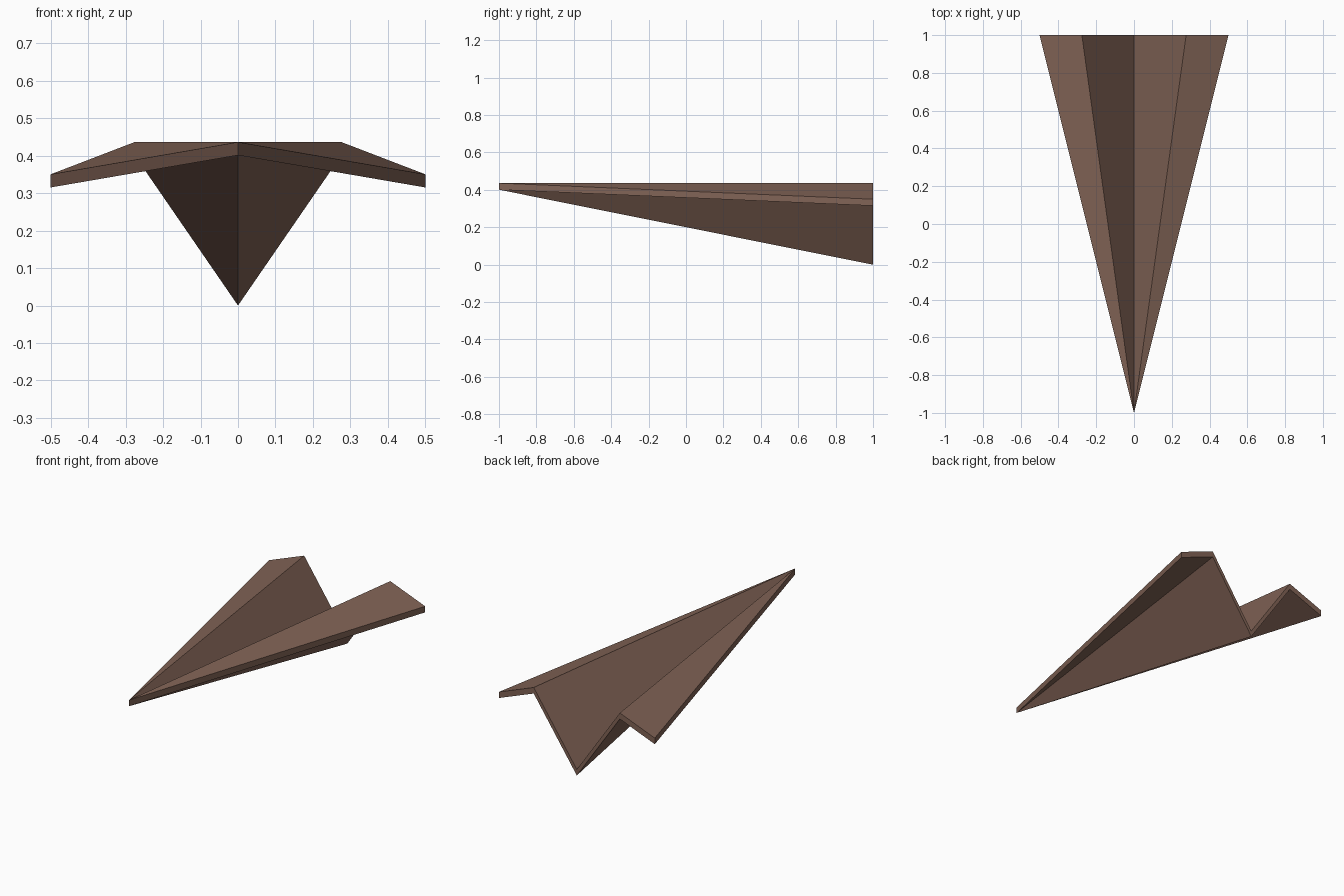
import bpy, bmesh
from mathutils import Vector

if "Cube" in bpy.data.objects:
    bpy.data.objects.remove(bpy.data.objects["Cube"])

THICK = 0.035
paper = bpy.data.materials.new("brown paper")
paper.diffuse_color = (0.22, 0.125, 0.092, 1)
paper.use_nodes = True
paper.node_tree.nodes["Principled BSDF"].inputs["Base Color"].default_value = paper.diffuse_color

# Upper sheet: tail profile fanned to the nose point
tail = [(-0.5, 0.35), (-0.276, 0.436), (0, THICK), (0.276, 0.436), (0.5, 0.35)]
bm = bmesh.new()
nose = bm.verts.new((0, -1, 0.436))
edge = [bm.verts.new((x, 1, z)) for x, z in tail]
sheet = [bm.faces.new((nose, b, a)) for a, b in zip(edge, edge[1:])]

# Give the sheet its vertical thickness
ext = bmesh.ops.extrude_face_region(bm, geom=sheet, use_keep_orig=True)
low = [g for g in ext["geom"] if isinstance(g, bmesh.types.BMVert)]
bmesh.ops.translate(bm, verts=low, vec=Vector((0, 0, -THICK)))
bmesh.ops.recalc_face_normals(bm, faces=bm.faces[:])

mesh = bpy.data.meshes.new("folded_paper_plane")
bm.to_mesh(mesh)
bm.free()
mesh.materials.append(paper)
plane = bpy.data.objects.new("folded_paper_plane", mesh)
bpy.context.collection.objects.link(plane)
